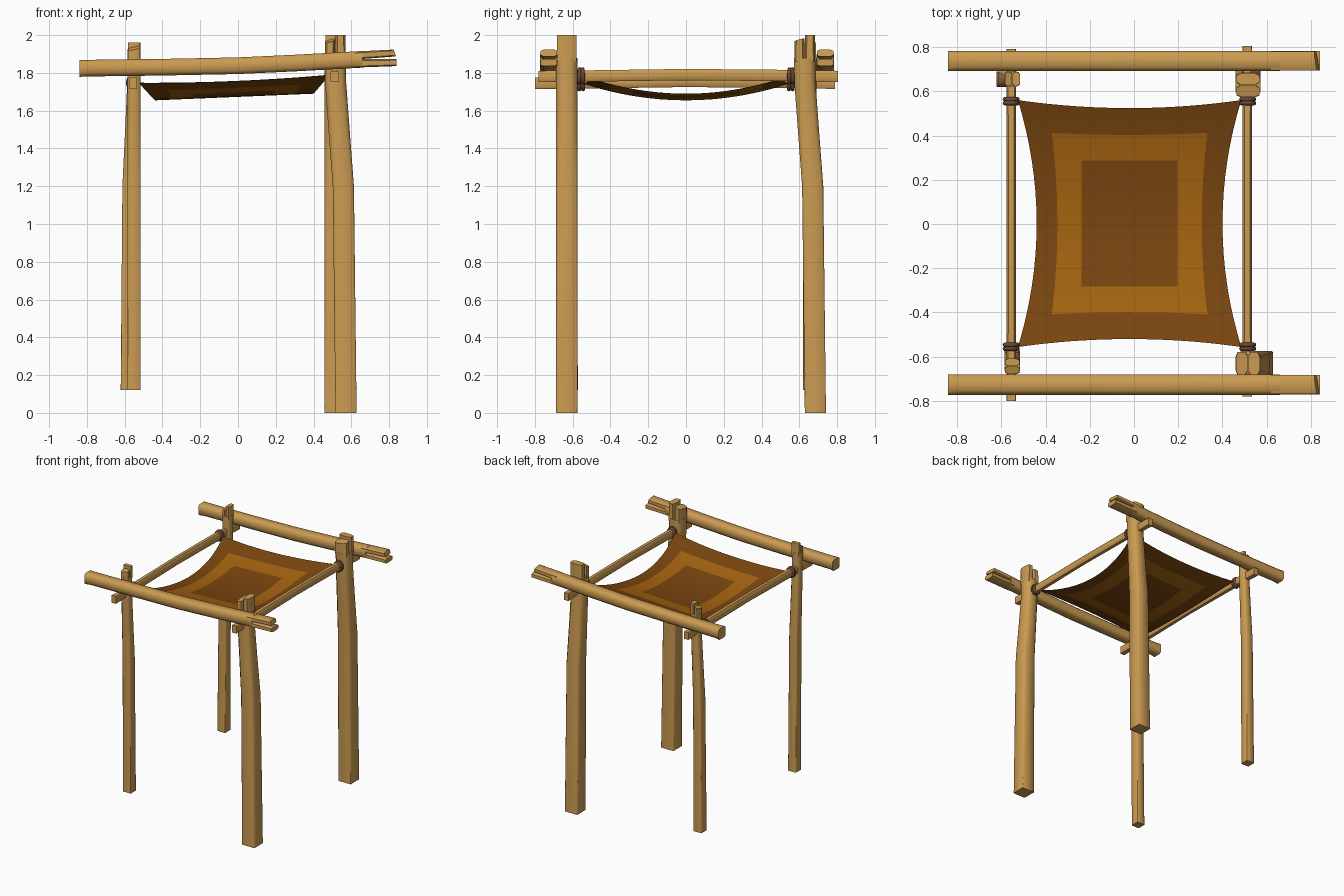
import bpy, bmesh, math
from mathutils import Vector

cube = bpy.data.objects.get("Cube")
if cube:
    bpy.data.objects.remove(cube)


def material(name, rgb):
    m = bpy.data.materials.new(name)
    m.use_nodes = True
    m.diffuse_color = (*rgb, 1)
    bsdf = m.node_tree.nodes["Principled BSDF"]
    bsdf.inputs["Base Color"].default_value = (*rgb, 1)
    bsdf.inputs["Roughness"].default_value = 0.9
    return m


WOOD = material("wood", (0.60, 0.33, 0.085))
ROPE = material("rope", (0.15, 0.07, 0.04))
BROWN = material("brown cloth", (0.195, 0.061, 0.005))
OCHRE = material("ochre cloth", (0.38, 0.127, 0.005))

# Order of (along, a, b) into x, y, z for each log direction
AXES = {
    "x": lambda t, a, b: (t, a, b),
    "y": lambda t, a, b: (a, t, b),
    "z": lambda t, a, b: (a, b, t),
}


def finish(name, bm, mats, angle=50):
    bmesh.ops.recalc_face_normals(bm, faces=bm.faces)
    mesh = bpy.data.meshes.new(name)
    bm.to_mesh(mesh)
    bm.free()
    ob = bpy.data.objects.new(name, mesh)
    bpy.context.collection.objects.link(ob)
    for m in mats:
        mesh.materials.append(m)
    bpy.ops.object.select_all(action="DESELECT")
    ob.select_set(True)
    bpy.context.view_layer.objects.active = ob
    bpy.ops.object.shade_smooth_by_angle(angle=math.radians(angle))
    return ob


def sweep(bm, axis, stations):
    """Station: (along, a, b, half a, half b, chamfer share, end slant)."""
    rings = []
    for t, a, b, ha, hb, c, slant in stations:
        k = 1 - c
        outline = [(1, -k), (1, k), (k, 1), (-k, 1), (-1, k), (-1, -k), (-k, -1), (k, -1)]
        rings.append([bm.verts.new(AXES[axis](t + slant * (u + v), a + u * ha, b + v * hb))
                      for u, v in outline])
    for r, s in zip(rings, rings[1:]):
        for i in range(8):
            j = (i + 1) % 8
            bm.faces.new((r[i], r[j], s[j], s[i]))
    bm.faces.new(rings[0])
    bm.faces.new(rings[-1])


# Posts: straight below, curving near the top, with a split upper end
def post(name, x, y, drift, half, bottom, top):
    bm = bmesh.new()
    dx, dy = drift
    curve = [(bottom, 1, 0.06), (1.2, 0.75, 0.2), (1.5, 0.35, 0.35),
             (1.75, 0.03, 0.45), (1.88, 0, 0.45)]
    sweep(bm, "z", [(z, x + dx * f, y + dy * f, half, half, c, 0) for z, f, c in curve])
    # Two splinters, split across the direction of the bend
    sx, sy = (1, 0) if dx else (0, 1)
    for side, height, slant in ((-1, top - 0.03, 0.007), (1, top, 0)):
        ha = half * (0.47 if sx else 0.92)
        hb = half * (0.47 if sy else 0.92)
        cx, cy = x + sx * side * half * 0.5, y + sy * side * half * 0.5
        sweep(bm, "z", [(1.86, cx, cy, ha, hb, 0.3, 0), (height, cx, cy, ha, hb, 0.4, slant)])
    finish(name, bm, [WOOD])


post("front_post_thick", 0.515, -0.631, (0.057, 0), 0.056, 0, 2.0)
post("back_post_thick", 0.515, 0.628, (0, 0.057), 0.056, 0, 2.0)
post("front_post_thin", -0.55, -0.643, (0, 0.036), 0.035, 0.12, 1.96)
post("back_post_thin", -0.55, 0.655, (-0.036, 0), 0.035, 0.12, 1.96)


# Roof beams: gently bowed logs with a forked end
def beam(name, y):
    bm = bmesh.new()
    bow = [(-0.84, 1.823, 0.3), (-0.8, 1.825, 0.45), (-0.4, 1.83, 0.45), (0, 1.838, 0.4),
           (0.3, 1.852, 0.4), (0.66, 1.872, 0.4)]
    sweep(bm, "x", [(x, y, z, 0.046, 0.044, c, 0) for x, z, c in bow])
    sweep(bm, "x", [(0.62, y, 1.892, 0.043, 0.021, 0.35, 0),
                    (0.825, y, 1.905, 0.043, 0.018, 0.35, -0.006)])
    sweep(bm, "x", [(0.62, y, 1.85, 0.044, 0.022, 0.35, 0),
                    (0.84, y, 1.855, 0.044, 0.019, 0.35, 0)])
    finish(name, bm, [WOOD])


beam("front_beam", -0.726)
beam("back_beam", 0.737)


# Side rails that carry the cloth
def rail(name, x, start, end, z):
    bm = bmesh.new()
    rise = [(start, 0, 0.1), (-0.55, 0.002, 0.35), (0, 0.01, 0.45), (0.55, 0.005, 0.35), (end, 0, 0.1)]
    sweep(bm, "y", [(y, x, z + dz, 0.021, 0.03, c, 0) for y, dz, c in rise])
    finish(name, bm, [WOOD])


rail("low_side_rail", -0.555, -0.80, 0.79, 1.745)
rail("high_side_rail", 0.512, -0.78, 0.805, 1.781)

# Rope lashings: two wraps around the rail at every cloth corner
for side, x, z in (("low", -0.555, 1.748), ("high", 0.514, 1.784)):
    for end, y in (("front", -0.555), ("back", 0.555)):
        for wrap, shift in enumerate((-0.009, 0.009)):
            bpy.ops.mesh.primitive_torus_add(
                major_radius=0.028, minor_radius=0.0105, major_segments=16, minor_segments=8,
                location=(x, y + shift, z), rotation=(math.pi / 2 + 4 * shift, 0, 0))
            ob = bpy.context.object
            ob.name = f"{end}_{side}_rope_{wrap + 1}"
            ob.scale = (1, 1.2, 1)
            ob.data.materials.append(ROPE)
            bpy.ops.object.shade_smooth()

# Hanging cloth: pinched edges, sagging along y, with nested colour bands
INNER_U, MID_U, INNER_V, MID_V = 0.43, 0.737, 0.51, 0.75


def steps(inner, mid):
    stops = [0, inner, mid, 1]
    half = [a + (b - a) * i / 4 for a, b in zip(stops, stops[1:]) for i in range(4)] + [1]
    return [-s for s in half[:0:-1]] + half


def pinch(s, inner, depth):
    return math.copysign(max(0, abs(s) - inner) / (1 - inner) * depth, s)


us, vs = steps(INNER_U, MID_U), steps(INNER_V, MID_V)
bm = bmesh.new()
grid = []
for v in vs:
    row = []
    for u in us:
        x = -0.02 + 0.505 * u - pinch(u, INNER_U, 0.085) * (1 - v * v)
        y = 0.002 + 0.558 * v - pinch(v, INNER_V, 0.036) * (1 - u * u)
        z = 1.77 + 0.042 * x - 0.097 * (1 - (y / 0.56) ** 2)
        row.append(bm.verts.new((x, y, z)))
    grid.append(row)
for j in range(len(vs) - 1):
    for i in range(len(us) - 1):
        f = bm.faces.new((grid[j][i], grid[j][i + 1], grid[j + 1][i + 1], grid[j + 1][i]))
        u, v = abs(us[i] + us[i + 1]) / 2, abs(vs[j] + vs[j + 1]) / 2
        in_mid = u < MID_U and v < MID_V
        in_core = u < INNER_U and v < INNER_V
        f.material_index = 1 if in_mid and not in_core else 0
cloth = finish("hanging_cloth", bm, [BROWN, OCHRE])
if cloth.data.polygons[0].normal.z < 0:
    cloth.data.flip_normals()
